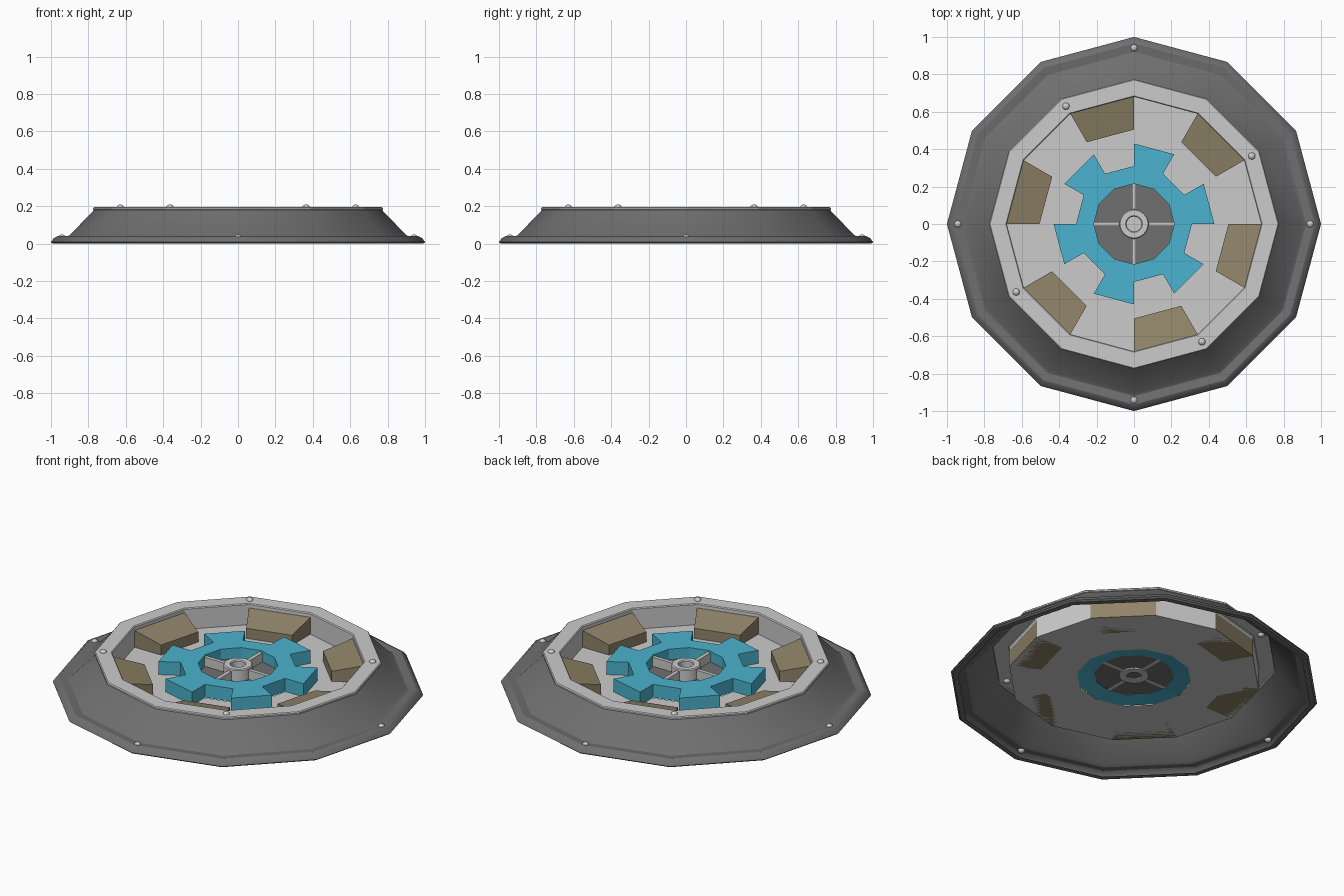
import bpy, bmesh
from math import cos, sin, radians

if "Cube" in bpy.data.objects:
    bpy.data.objects.remove(bpy.data.objects["Cube"])

N = 12  # sides of every ring


def polar(r, deg, z):
    return (r * cos(radians(deg)), r * sin(radians(deg)), z)


def material(name, rgb):
    m = bpy.data.materials.new(name)
    m.diffuse_color = (*rgb, 1)
    m.use_nodes = True
    m.node_tree.nodes["Principled BSDF"].inputs["Base Color"].default_value = m.diffuse_color
    return m


def finish(name, bm, mat=None, smooth=False, recalc=True):
    if recalc:
        bmesh.ops.recalc_face_normals(bm, faces=bm.faces)
    me = bpy.data.meshes.new(name)
    bm.to_mesh(me)
    bm.free()
    ob = bpy.data.objects.new(name, me)
    bpy.context.collection.objects.link(ob)
    if mat:
        me.materials.append(mat)
    if smooth:
        bpy.ops.object.select_all(action='DESELECT')
        ob.select_set(True)
        bpy.context.view_layer.objects.active = ob
        bpy.ops.object.shade_smooth_by_angle(angle=radians(32))
    return ob


def lathe(name, profile, mat=None, smooth=False, sides=N, closed=False):
    """Spin an (r, z) profile, listed from outside to inside."""
    bm = bmesh.new()
    rings = [[bm.verts.new(polar(r, 360 * i / sides, z)) for i in range(sides)]
             for r, z in profile]
    pairs = list(zip(rings, rings[1:]))
    if closed:
        pairs.append((rings[-1], rings[0]))
    for a, b in pairs:
        for i in range(sides):
            j = (i + 1) % sides
            bm.faces.new((a[i], a[j], b[j], b[i]))
    return finish(name, bm, mat, smooth, recalc=False)


dark = material("dark_grey", (0.16, 0.16, 0.16))
teal = material("teal", (0.07, 0.45, 0.62))
tan = material("tan", (0.28, 0.23, 0.14))

# Sloped outer skirt with its rolled lip
lathe("outer_skirt", [(0.96, 0), (0.99, 0), (1.0, 0.008), (0.985, 0.03), (0.965, 0.04),
                      (0.92, 0.035), (0.90, 0.045), (0.77, 0.18)], dark, True)

# Raised rim, inner wall and floor
lathe("rim_and_floor", [(0.77, 0.18), (0.775, 0.182), (0.775, 0.19), (0.77, 0.195),
                        (0.685, 0.195), (0.68, 0.19), (0.68, 0.07), (0.31, 0.07)])

# Six sloping blocks against the inner wall
bm = bmesh.new()
for k in range(6):
    a = 30 + 60 * k
    lo = [bm.verts.new(polar(r, d, 0.07)) for r, d in
          ((0.505, a), (0.682, a), (0.682, a + 30), (0.505, a + 30))]
    hi = [bm.verts.new(polar(r, d, z)) for r, d, z in
          ((0.505, a, 0.13), (0.682, a, 0.17), (0.682, a + 30, 0.17), (0.505, a + 30, 0.13))]
    bm.faces.new(lo[::-1])
    bm.faces.new(hi)
    for i in range(4):
        j = (i + 1) % 4
        bm.faces.new((lo[i], lo[j], hi[j], hi[i]))
finish("wall_blocks", bm, tan)

# Six-toothed gear, extruded from a flat outline
bm = bmesh.new()
rings = [[bm.verts.new(polar(r, 30 * i, z)) for i in range(N)]
         for r, z in ((0.215, 0.085), (0.31, 0.072), (0.43, 0.072))]
for i in range(N):
    j = (i + 1) % N
    bm.faces.new((rings[0][i], rings[1][i], rings[1][j], rings[0][j]))
    if i % 2 == 0:
        bm.faces.new((rings[1][i], rings[2][i], rings[2][j], rings[1][j]))
top = bmesh.ops.extrude_face_region(bm, geom=bm.faces[:])["geom"]
for v in top:
    if isinstance(v, bmesh.types.BMVert):
        v.co.z = 0.15
finish("gear_ring", bm, teal)

# Recessed disc inside the gear
bm = bmesh.new()
bm.faces.new([bm.verts.new(polar(0.217, 30 * i, 0.087)) for i in range(N)])
finish("centre_disc", bm, dark, recalc=False)

# Hub tube with a plugged bore
lathe("hub", [(0.08, 0.08), (0.08, 0.15), (0.075, 0.155), (0.045, 0.155), (0.04, 0.15),
              (0.04, 0.08)], None, True, 16, True)
bm = bmesh.new()
bm.faces.new([bm.verts.new(polar(0.041, 22.5 * i, 0.11)) for i in range(16)])
finish("hub_bore_floor", bm, recalc=False)

# Four spokes from hub to gear
for k in range(4):
    bpy.ops.mesh.primitive_cube_add(size=1, location=polar(0.145, 90 * k, 0.113),
                                    rotation=(0, 0, radians(90 * k)))
    spoke = bpy.context.object
    spoke.name = f"spoke_{k + 1}"
    spoke.scale = (0.14, 0.022, 0.054)

# Domed rivets on the rim and on the lip
for ring, r, z, start in (("rim", 0.727, 0.194, 30), ("lip", 0.942, 0.034, 0)):
    for k in range(4):
        bpy.ops.mesh.primitive_uv_sphere_add(segments=12, ring_count=8, radius=0.019,
                                             location=polar(r, start + 90 * k, z))
        rivet = bpy.context.object
        rivet.name = f"{ring}_rivet_{k + 1}"
        rivet.scale.z = 0.8
        bpy.ops.object.shade_smooth()
